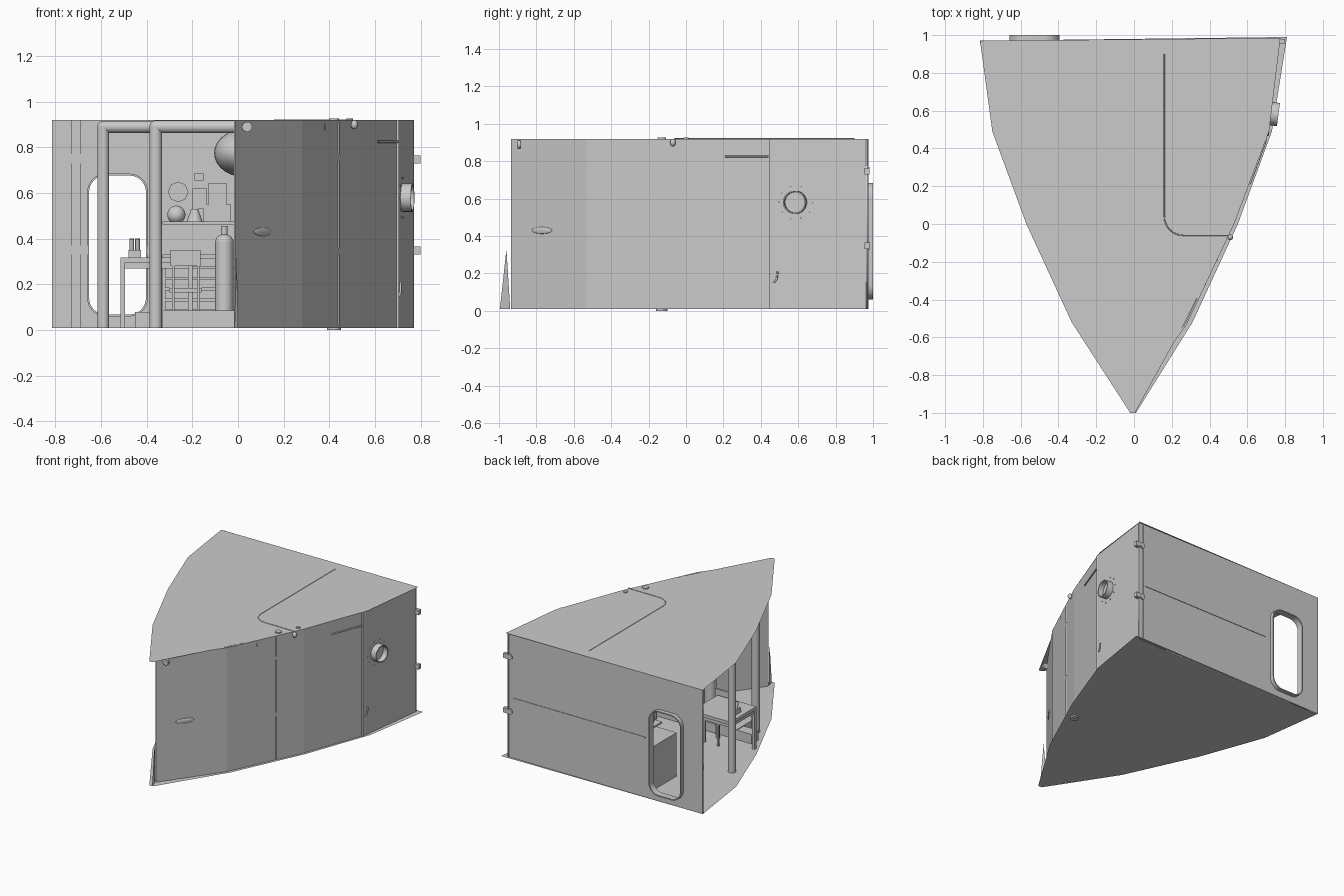
import bpy, bmesh, math
from mathutils import Vector

old = bpy.data.objects.get("Cube")
if old:
    bpy.data.objects.remove(old, do_unlink=True)

grey = bpy.data.materials.new("plain grey")
grey.use_nodes = True
COLOR = (0.6, 0.6, 0.6, 1)
grey.diffuse_color = COLOR
grey.node_tree.nodes["Principled BSDF"].inputs["Base Color"].default_value = COLOR


def finish(name, bm, smooth=False):
    me = bpy.data.meshes.new(name)
    bm.to_mesh(me)
    bm.free()
    ob = bpy.data.objects.new(name, me)
    bpy.context.collection.objects.link(ob)
    me.materials.append(grey)
    if smooth:
        for p in me.polygons:
            p.use_smooth = len(p.vertices) == 4
    return ob


def box(name, x0, x1, y0, y1, z0, z1):
    bm = bmesh.new()
    bmesh.ops.create_cube(bm, size=1)
    lo, hi = Vector((x0, y0, z0)), Vector((x1, y1, z1))
    for v in bm.verts:
        v.co = Vector([a + (b - a) * (c + 0.5) for a, b, c in zip(lo, hi, v.co)])
    return finish(name, bm)


def rod(name, a, b, r, r2=None, sides=24):
    a, b = Vector(a), Vector(b)
    bm = bmesh.new()
    bmesh.ops.create_cone(bm, cap_ends=True, segments=sides, radius1=r,
                          radius2=r if r2 is None else r2, depth=(b - a).length)
    rot = (b - a).to_track_quat('Z', 'Y').to_matrix().to_4x4()
    bm.transform(rot)
    bmesh.ops.translate(bm, verts=bm.verts, vec=(a + b) / 2)
    return finish(name, bm, True)


def ball(name, c, size):
    bm = bmesh.new()
    bmesh.ops.create_uvsphere(bm, u_segments=24, v_segments=14, radius=1)
    for v in bm.verts:
        v.co = Vector([p + q * s for p, q, s in zip(c, v.co, size)])
    ob = finish(name, bm)
    ob.data.shade_smooth()
    return ob


def curve_mesh(name, loops, extrude=0, bevel=0, flat=True):
    """Filled outline with holes, or a pipe along a path, turned into a mesh."""
    cu = bpy.data.curves.new(name, 'CURVE')
    cu.dimensions = '2D' if flat else '3D'
    cu.extrude, cu.bevel_depth = extrude, bevel
    if flat:
        cu.fill_mode = 'BOTH'
    for pts in loops:
        sp = cu.splines.new('POLY')
        sp.points.add(len(pts) - 1)
        for p, co in zip(sp.points, pts):
            p.co = (*co, 0, 1) if flat else (*co, 1)
        sp.use_cyclic_u = flat
    tmp = bpy.data.objects.new(name + " path", cu)
    bpy.context.collection.objects.link(tmp)
    dg = bpy.context.evaluated_depsgraph_get()
    me = bpy.data.meshes.new_from_object(tmp.evaluated_get(dg))
    bpy.data.objects.remove(tmp, do_unlink=True)
    me.materials.clear()
    me.materials.append(grey)
    ob = bpy.data.objects.new(name, me)
    bpy.context.collection.objects.link(ob)
    if not flat:
        me.shade_smooth()
    return ob


def round_rect(x0, x1, z0, z1, r):
    out = []
    for cx, cz, a in ((x1 - r, z1 - r, 0), (x0 + r, z1 - r, 90), (x0 + r, z0 + r, 180), (x1 - r, z0 + r, 270)):
        for i in range(9):
            t = math.radians(a + i * 90 / 8)
            out.append((cx + r * math.cos(t), cz + r * math.sin(t)))
    return out


def upright(ob, y):
    ob.rotation_euler.x = math.pi / 2
    ob.location.y = y


def sheet(name, pts, z):
    bm = bmesh.new()
    bm.faces.new([bm.verts.new((x, y, z)) for x, y in pts])
    return finish(name, bm)


# Floor and ceiling sheets
TOP, FLOOR = 0.92, 0.01
port = [(-0.815, 0.97), (-0.75, 0.49), (-0.57, 0), (-0.33, -0.52), (-0.02, -1)]
sheet("floor", port + [(0.01, -1), (0.31, -0.52), (0.55, 0), (0.73, 0.49), (0.81, 0.99)], FLOOR)
sheet("ceiling", port + [(0.005, -1), (0.27, -0.52), (0.53, 0), (0.715, 0.49), (0.775, 0.985)], TOP)

# Faceted hull side
WALL = [(-0.01, -0.936), (0.28, -0.53), (0.53, 0), (0.705, 0.47), (0.77, 0.972)]
bm = bmesh.new()
cols = [[bm.verts.new((x, y, z)) for z in (FLOOR, TOP)] for x, y in WALL]
for a, b in zip(cols, cols[1:]):
    bm.faces.new((a[0], b[0], b[1], a[1]))
hull = finish("hull_side", bm)
solid = hull.modifiers.new("thickness", 'SOLIDIFY')
solid.thickness = 0.01
solid.offset = -1


def wall_x(y):
    for (xa, ya), (xb, yb) in zip(WALL, WALL[1:]):
        if y <= yb:
            return xa + (xb - xa) * (y - ya) / (yb - ya)
    return WALL[-1][0]


# Rear bulkhead with doorway and rim
door = round_rect(-0.66, -0.395, 0.06, 0.685, 0.08)
upright(curve_mesh("rear_bulkhead", [[(-0.815, FLOOR), (0.77, FLOOR), (0.77, TOP), (-0.815, TOP)], door], 0.004), 0.967)
upright(curve_mesh("door_rim", [door, round_rect(-0.652, -0.403, 0.068, 0.677, 0.073)], 0.024), 0.976)
box("rear_vertical_stiffener", -0.73, -0.69, 0.955, 0.965, FLOOR, TOP)
for z in (0.33, 0.73):
    box("rear_stiffener_outer", -0.815, -0.66, 0.957, 0.965, z, z + 0.04)
    box("rear_stiffener_inner", -0.395, 0.74, 0.957, 0.965, z, z + 0.035)
    box("corner_lug", 0.76, 0.8, 0.955, 0.98, z, z + 0.035)
    rod("corner_ring", (0.745, 0.97, z + 0.018), (0.745, 0.982, z + 0.018), 0.02)
box("rear_seam", -0.35, 0.73, 0.97, 0.975, 0.44, 0.452)
box("rear_corner_strip", 0.72, 0.735, 0.97, 0.975, FLOOR, TOP)

# Frame strips on the outside of the hull
x = wall_x(0.455)
box("hull_strip_aft", x - 0.015, x + 0.005, 0.443, 0.465, FLOOR, TOP)
x = wall_x(-0.19)
for z0, z1 in ((0.02, 0.33), (0.36, 0.74), (0.77, 0.91)):
    box("hull_strip_fore", x - 0.006, x + 0.004, -0.194, -0.184, z0, z1)

# Porthole and its bolts
n = Vector((0.99, -0.13, 0))
c = Vector((wall_x(0.585), 0.585, 0.58))
rim = curve_mesh("porthole_rim", [round_rect(-0.062, 0.062, -0.062, 0.062, 0.0619),
                                  round_rect(-0.055, 0.055, -0.055, 0.055, 0.0549)], 0.025)
rim.rotation_euler = n.to_track_quat('Z', 'Y').to_euler()
rim.location = c + n * 0.02
rod("porthole_glass", c, c + n * 0.006, 0.056)
for i in range(10):
    t = math.tau * i / 10
    p = c + Vector((0.13 * math.cos(t), math.cos(t), math.sin(t))) * 0.09
    rod("porthole_bolt", p, p + n * 0.004, 0.004, sides=8)

# Outside fittings: rail, hook, grip, roof pipe and vents
curve_mesh("side_rail", [[(wall_x(y) + 0.004, y, 0.825) for y in (0.21, 0.3, 0.44)]], bevel=0.005, flat=False)
curve_mesh("side_hook", [[(wall_x(y) + 0.004, y, z) for y, z in ((0.47, 0.15), (0.485, 0.17), (0.49, 0.21))]],
           bevel=0.005, flat=False)
grip = ball("hull_grip", (0, 0, 0), (0.066, 0.006, 0.018))
grip.location = (wall_x(-0.77), -0.77, 0.43)
grip.rotation_euler.z = math.atan2(0.406, 0.29)
arc = [(0.26 - 0.1 * math.cos(math.radians(a)), 0.04 - 0.1 * math.sin(math.radians(a)), TOP) for a in range(0, 91, 15)]
curve_mesh("roof_pipe", [[(0.16, 0.9, TOP)] + arc + [(0.5, -0.06, TOP)]], bevel=0.003, flat=False)
for x, y, r in ((0.42, -0.13, 0.022), (0.49, 0.0, 0.014)):
    rod("roof_vent", (x, y, TOP), (x, y, TOP + 0.007), r)
rod("bottom_drain", (0.42, -0.13, 0), (0.42, -0.13, FLOOR), 0.03)
ball("side_lamp", (0.51, -0.07, 0.9), (0.015, 0.015, 0.02))
rod("bow_eye", (0.04, -0.885, 0.89), (0.04, -0.9, 0.89), 0.022)

# Bow gusset
bm = bmesh.new()
bm.faces.new([bm.verts.new(p) for p in ((0, -0.995, FLOOR), (-0.015, -0.94, FLOOR), (-0.005, -0.96, 0.33))])
finish("bow_gusset", bm)

# Pipe frames: a post and a cross beam each
for x, y, r in ((-0.59, 0.31, 0.026), (-0.36, -0.295, 0.028)):
    rod("post", (x, y, FLOOR), (x, y, 0.89), r)
    ball("post_elbow", (x, y, 0.89), (r, r, r))
    rod("cross_beam", (x, y, 0.89), (wall_x(y) - 0.01, y, 0.89), r)
    box("hull_rib", wall_x(y) - 0.05, wall_x(y) - 0.01, y - 0.02, y + 0.02, FLOOR, TOP)

# Low platform and drawer cabinet
box("platform", -0.33, 0.33, -0.34, -0.12, FLOOR, 0.085)
box("platform_step", -0.45, -0.33, -0.2, -0.12, FLOOR, 0.08)
box("cabinet", -0.33, 0.45, 0.58, 0.955, FLOOR, 0.33)
for i in range(5):
    z = 0.09 + i * 0.047
    box("drawer_front", -0.32, 0.44, 0.572, 0.58, z, z + 0.038)

# Work table
box("table_top", -0.515, -0.2, -0.08, 0.22, 0.295, 0.318)
box("table_apron", -0.505, -0.21, -0.07, 0.21, 0.27, 0.295)
for x in (-0.515, -0.22):
    for y in (-0.08, 0.2):
        box("table_leg", x, x + 0.02, y, y + 0.02, FLOOR, 0.295)
box("instrument_base", -0.48, -0.425, 0.05, 0.11, 0.318, 0.35)
for x in (-0.465, -0.44):
    rod("instrument_tube", (x, 0.08, 0.35), (x, 0.07, 0.4), 0.01, sides=12)

# Chair
box("chair_seat", -0.3, -0.16, -0.1, 0.04, 0.165, 0.185)
box("chair_back", -0.295, -0.165, -0.115, -0.1, 0.28, 0.35)
for x in (-0.29, -0.18):
    box("chair_rear_leg", x, x + 0.012, -0.112, -0.1, FLOOR, 0.3)
    box("chair_front_leg", x, x + 0.012, 0.025, 0.037, FLOOR, 0.17)

# Gas cylinders and the round tank
for x, y in ((-0.06, -0.2), (0.05, -0.22), (0.16, -0.24)):
    rod("gas_cylinder", (x, y, 0.085), (x, y, 0.385), 0.04)
    ball("gas_cylinder_dome", (x, y, 0.385), (0.04, 0.04, 0.035))
    rod("gas_cylinder_valve", (x, y, 0.4), (x, y, 0.455), 0.014)
ball("round_tank", (0.03, 0.1, 0.775), (0.135, 0.2, 0.105))

# Shelf and equipment at the rear
box("rear_shelf", -0.33, 0.6, 0.75, 0.957, 0.462, 0.475)
ball("shelf_dome", (-0.27, 0.82, 0.505), (0.04, 0.04, 0.04))
rod("shelf_funnel", (-0.19, 0.82, 0.475), (-0.19, 0.82, 0.53), 0.035, 0.015)
for x0, x1, z0, z1 in ((-0.15, -0.03, 0.475, 0.55), (-0.2, -0.135, 0.53, 0.62), (-0.13, -0.05, 0.55, 0.645),
                       (0.0, 0.14, 0.475, 0.6), (0.2, 0.4, 0.475, 0.57), (-0.19, -0.15, 0.655, 0.685)):
    box("equipment_box", x0, x1, 0.85, 0.955, z0, z1)
rod("wall_dial", (-0.262, 0.957, 0.605), (-0.262, 0.92, 0.605), 0.045, sides=8)

# Bench and shelf along the hull side
for name, z0, z1, depth in (("side_bench", FLOOR, 0.2, 0.2), ("side_shelf", 0.46, 0.475, 0.13)):
    ys = (-0.08, 0, 0.3, 0.47, 0.57)
    outer = [(wall_x(y) - 0.012, y) for y in ys]
    inner = [(wall_x(y) - depth, y) for y in reversed(ys)]
    ob = curve_mesh(name, [outer + inner], (z1 - z0) / 2)
    ob.location.z = (z0 + z1) / 2
